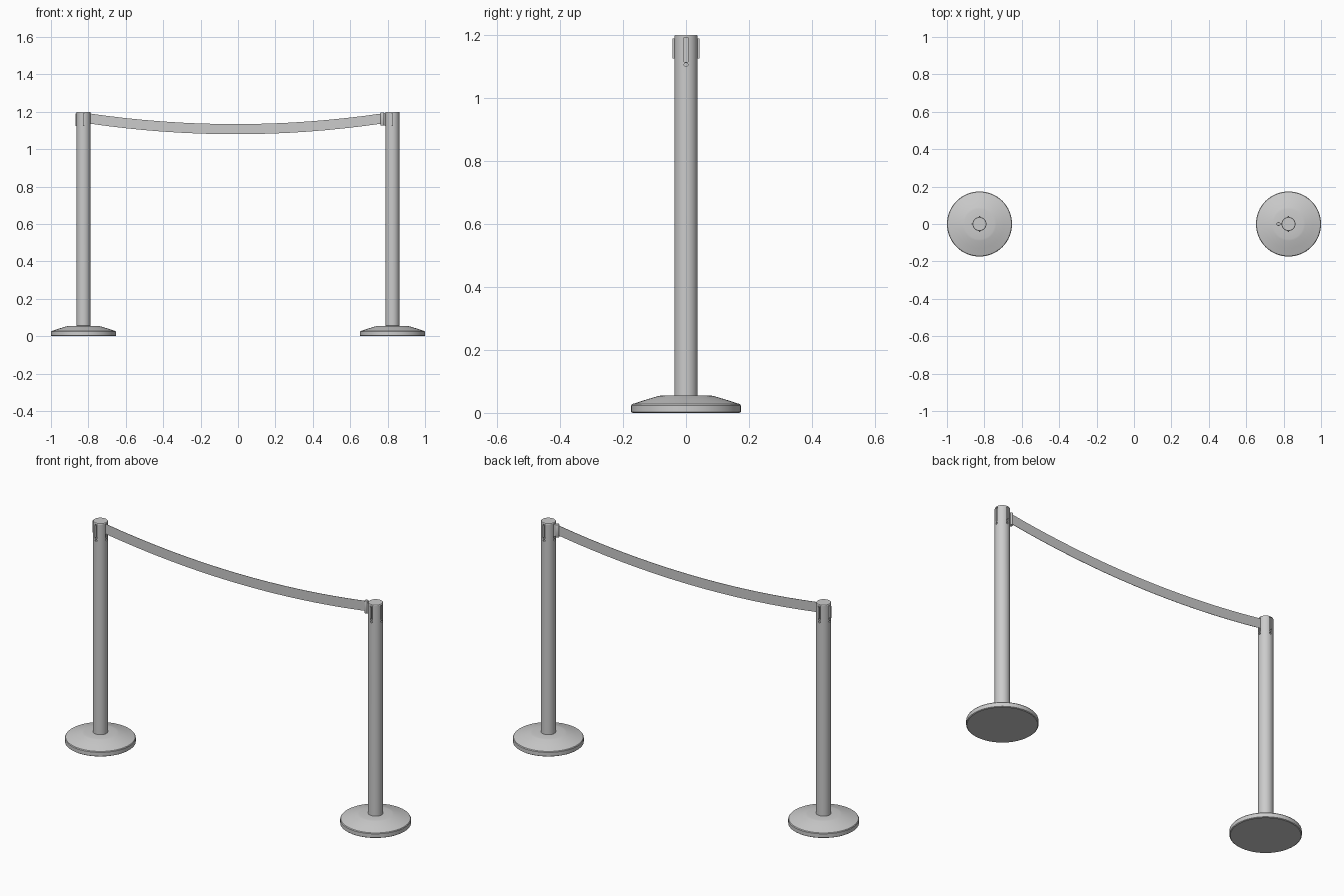
import bpy, bmesh, math
from mathutils import Matrix, Vector

if "Cube" in bpy.data.objects:
    bpy.data.objects.remove(bpy.data.objects["Cube"])

POST_X = 0.826
POST_R = 0.037


def finish(name, bm, smooth=True):
    bmesh.ops.recalc_face_normals(bm, faces=bm.faces)
    mesh = bpy.data.meshes.new(name)
    bm.to_mesh(mesh)
    bm.free()
    ob = bpy.data.objects.new(name, mesh)
    bpy.context.collection.objects.link(ob)
    bpy.ops.object.select_all(action='DESELECT')
    ob.select_set(True)
    bpy.context.view_layer.objects.active = ob
    if smooth:
        bpy.ops.object.shade_smooth_by_angle(angle=math.radians(30))
    return ob


def lathe(name, profile, x, segments=48):
    """Spin (radius, z) points around a vertical axis at x; ends are capped."""
    bm = bmesh.new()
    rings = []
    for r, z in profile:
        rings.append([bm.verts.new((x + r * math.cos(2 * math.pi * i / segments),
                                    r * math.sin(2 * math.pi * i / segments), z))
                      for i in range(segments)])
    for a, b in zip(rings, rings[1:]):
        for i in range(segments):
            j = (i + 1) % segments
            bm.faces.new((a[i], a[j], b[j], b[i]))
    bm.faces.new(rings[0])
    bm.faces.new(rings[-1])
    return finish(name, bm)


def add_box(bm, lo, hi, matrix=Matrix()):
    lo, hi = Vector(lo), Vector(hi)
    size = hi - lo
    bmesh.ops.create_cube(bm, size=1, matrix=matrix @ Matrix.Translation((lo + hi) / 2)
                          @ Matrix.Diagonal((*size, 1)))


def side(x, angle):
    """Frame on the post axis whose +x points toward one side of the head."""
    return Matrix.Translation((x, 0, 0)) @ Matrix.Rotation(math.radians(angle), 4, 'Z')


def cut(target, cutter):
    mod = target.modifiers.new("cut", 'BOOLEAN')
    mod.operation = 'DIFFERENCE'
    mod.solver = 'EXACT'
    mod.object = cutter
    bpy.context.view_layer.objects.active = target
    bpy.ops.object.modifier_apply(modifier=mod.name)
    bpy.data.objects.remove(cutter)


def stanchion(label, x):
    # Domed weighted base
    lathe(label + "_base", [(0.170, 0), (0.174, 0.003), (0.174, 0.024), (0.171, 0.028),
                            (0.130, 0.041), (0.090, 0.053), (0.080, 0.055),
                            (0.038, 0.056)], x, 64)
    # Post with a slot and a round relief hole on every side of the head
    post = lathe(label + "_post", [(POST_R, 0.05), (POST_R, 1.197), (0.035, 1.2)], x)
    bm = bmesh.new()
    for angle in (0, 90, 180, 270):
        add_box(bm, (0.031, -0.006, 1.115), (0.05, 0.006, 1.193), side(x, angle))
    cut(post, finish("slot_cutter", bm, False))
    bm = bmesh.new()
    for angle in (0, 90, 180, 270):
        bmesh.ops.create_cone(bm, cap_ends=True, segments=16, radius1=0.006, radius2=0.006,
                              depth=0.02, matrix=side(x, angle)
                              @ Matrix.Translation((0.041, 0, 1.106))
                              @ Matrix.Rotation(math.pi / 2, 4, 'Y'))
    cut(post, finish("hole_cutter", bm, False))
    # Belt clip rails on the three sides without a belt outlet
    bm = bmesh.new()
    for angle in (90, 180, 270):
        add_box(bm, (0.030, -0.002, 1.125), (0.041, 0.002, 1.190), side(x, angle))
        add_box(bm, (0.040, -0.004, 1.125), (0.043, 0.004, 1.190), side(x, angle))
    finish(label + "_belt_clips", bm, False)


stanchion("left", -POST_X)
stanchion("right", POST_X)

# Belt end connector: upright barrel with a tongue gripping the clip
lathe("connector_barrel", [(0.009, 1.127), (0.010, 1.129), (0.010, 1.193), (0.009, 1.195)],
      0.772, 24)
bm = bmesh.new()
add_box(bm, (0.772, -0.006, 1.130), (0.790, 0.006, 1.192))
finish("connector_tongue", bm, False)

# Sagging belt between the left outlet and the connector
bm = bmesh.new()
x0, x1, steps = -0.795, 0.770, 16
rows = []
for i in range(steps + 1):
    t = i / steps
    z = 1.107 + 0.057 * (2 * t - 1) ** 2
    x = x0 + (x1 - x0) * t
    rows.append([bm.verts.new((x, y, z + dz)) for y, dz in
                 ((-0.001, -0.027), (0.001, -0.027), (0.001, 0.027), (-0.001, 0.027))])
for a, b in zip(rows, rows[1:]):
    for k in range(4):
        m = (k + 1) % 4
        bm.faces.new((a[k], a[m], b[m], b[k]))
bm.faces.new(rows[0])
bm.faces.new(rows[-1])
finish("belt", bm)
